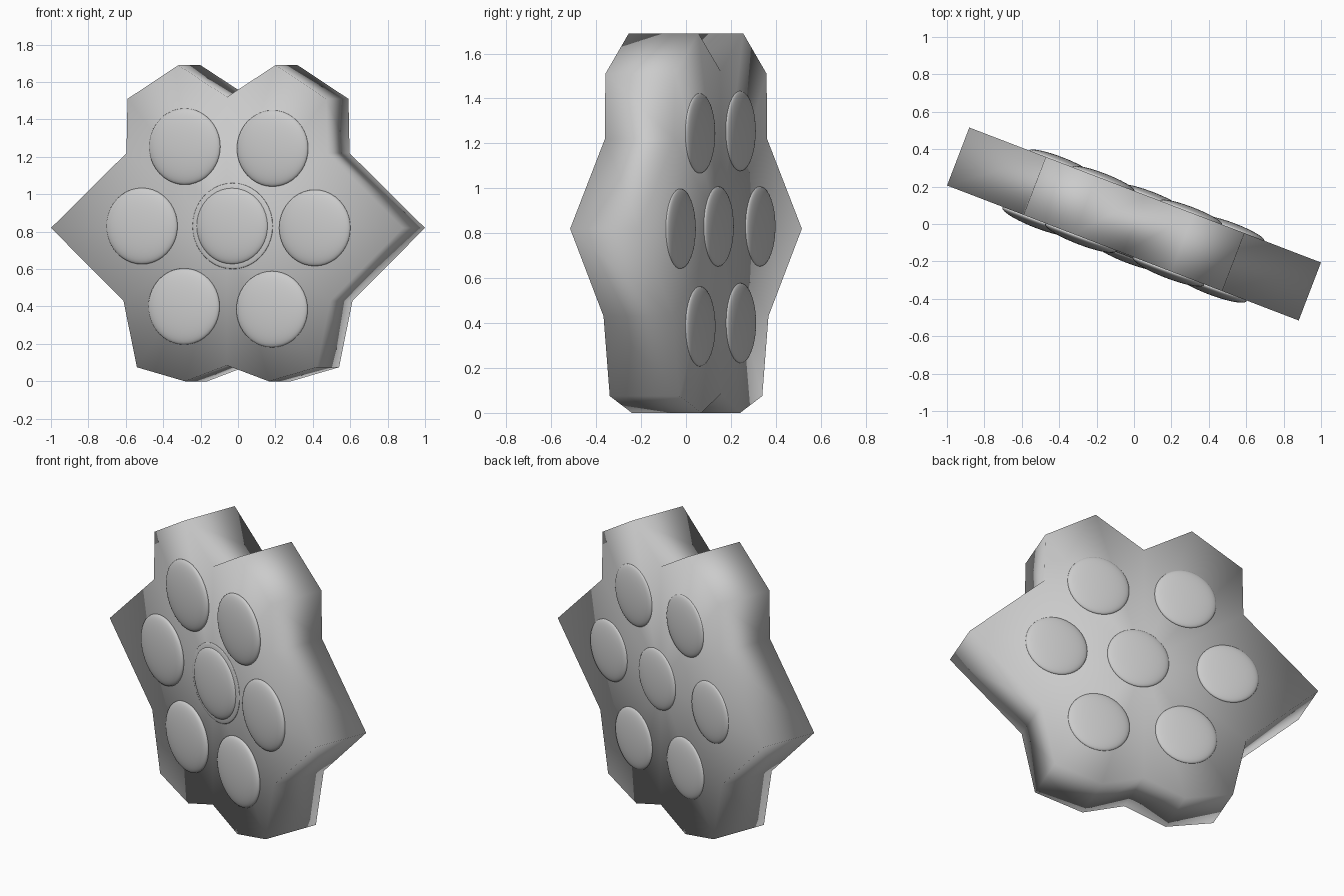
import bpy, bmesh, math
from mathutils import Matrix

cube = bpy.data.objects.get("Cube")
if cube:
    bpy.data.objects.remove(cube)

TURN = Matrix.Rotation(math.radians(-21), 4, 'Z')
HALF = 0.166  # half the plate thickness

grey = bpy.data.materials.new("light_grey")
grey.use_nodes = True
colour = (0.6, 0.6, 0.6, 1)
grey.diffuse_color = colour
grey.node_tree.nodes["Principled BSDF"].inputs["Base Color"].default_value = colour


def finish(name, bm):
    """Turn the part into place, shade it smooth and give it its colour."""
    bmesh.ops.recalc_face_normals(bm, faces=bm.faces)
    bm.transform(TURN)
    for face in bm.faces:
        face.smooth = True
    mesh = bpy.data.meshes.new(name)
    bm.to_mesh(mesh)
    bm.free()
    mesh.materials.append(grey)
    obj = bpy.data.objects.new(name, mesh)
    bpy.context.collection.objects.link(obj)
    return obj


# Star-shaped plate: half outline from top notch to bottom notch, mirrored
half = [(0, 1.52), (0.278, 1.69), (0.569, 1.51), (0.575, 1.22), (1.007, 0.82),
        (0.592, 0.43), (0.515, 0.075), (0.24, 0), (0, 0.085)]
outline = half + [(-u, z) for u, z in reversed(half[1:-1])]
bm = bmesh.new()
front = bm.faces.new([bm.verts.new((u, -HALF, z)) for u, z in outline])
back = bmesh.ops.extrude_face_region(bm, geom=[front], use_keep_orig=True)["geom"]
bmesh.ops.translate(bm, vec=(0, 2 * HALF, 0),
                    verts=[v for v in back if isinstance(v, bmesh.types.BMVert)])
caps = [f for f in bm.faces if len(f.verts) > 4]
for cap in bmesh.ops.poke(bm, faces=caps)["verts"]:
    cap.co.x, cap.co.z = 0, 0.82
finish("star_plate", bm)


# Flattened round buttons on both faces
def button(name, u, v, z, radius, height):
    bm = bmesh.new()
    bmesh.ops.create_uvsphere(bm, u_segments=40, v_segments=24, radius=1)
    bm.transform(Matrix.Translation((u, v, z))
                 @ Matrix.Diagonal((radius, height, radius, 1))
                 @ Matrix.Rotation(math.pi / 2, 4, 'X'))
    finish(name, bm)


spots = {"upper_right": (-0.24, 1.255), "upper_left": (0.263, 1.245),
         "middle_right": (-0.485, 0.83), "centre": (0.033, 0.83),
         "middle_left": (0.505, 0.82), "lower_right": (-0.244, 0.4),
         "lower_left": (0.26, 0.385)}
for place, (u, z) in spots.items():
    button("front_button_" + place, u, -HALF - 0.004, z, 0.204, 0.038)
    button("back_button_" + place, u, HALF, z, 0.178, 0.03)
button("centre_button_rim", 0.033, -HALF, 0.83, 0.23, 0.016)
